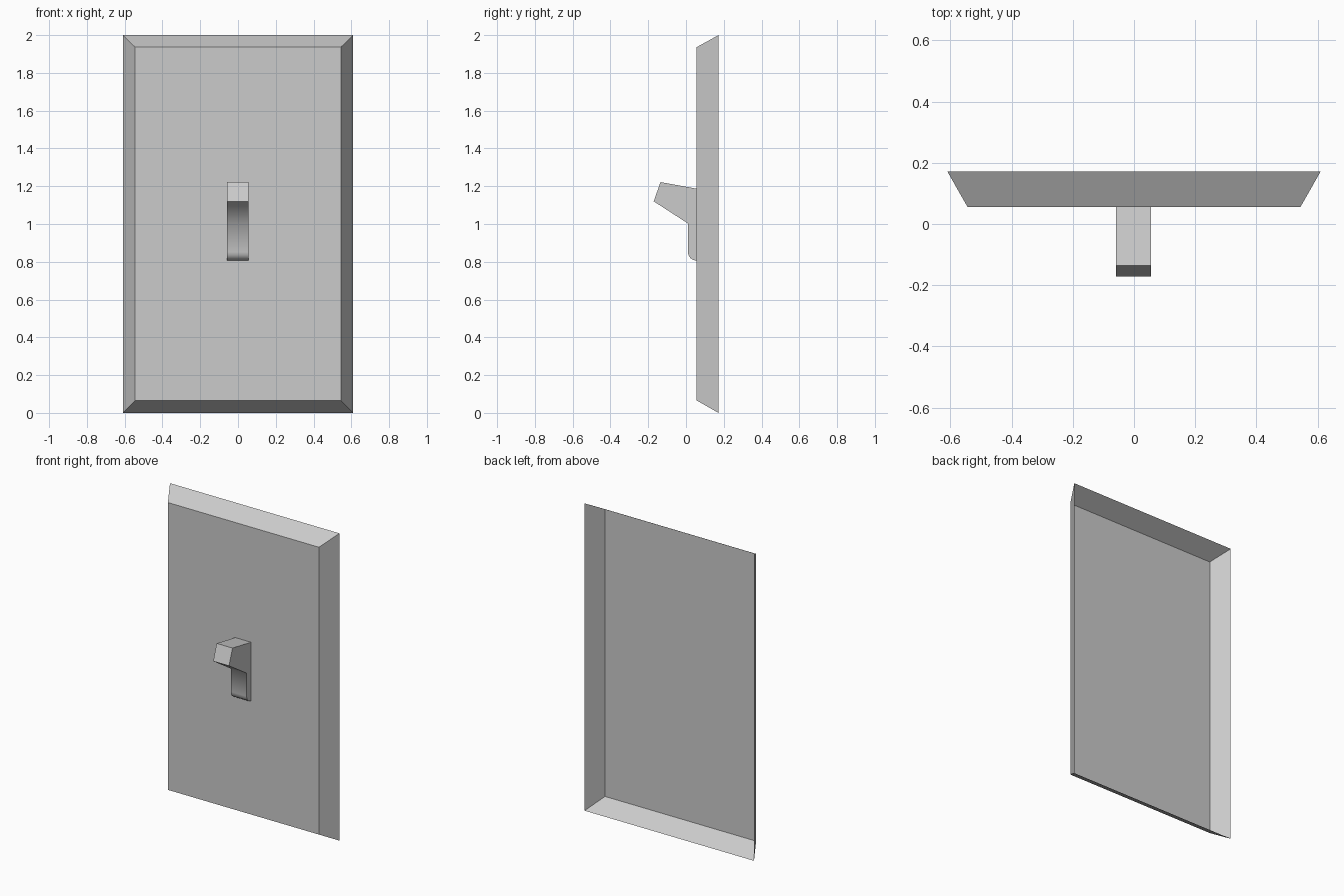
import bpy, bmesh, math

cube = bpy.data.objects.get("Cube")
if cube:
    bpy.data.objects.remove(cube, do_unlink=True)

GREY = (0.6, 0.6, 0.6, 1)
grey = bpy.data.materials.new("plain_grey")
grey.use_nodes = True
grey.diffuse_color = GREY
grey.node_tree.nodes["Principled BSDF"].inputs["Base Color"].default_value = GREY

FRONT_Y, BACK_Y = 0.056, 0.172


def finish(name, bm):
    mesh = bpy.data.meshes.new(name)
    bm.to_mesh(mesh)
    bm.free()
    mesh.materials.append(grey)
    obj = bpy.data.objects.new(name, mesh)
    bpy.context.collection.objects.link(obj)
    return obj


def rectangle(bm, half_width, low, high, y):
    corners = [(-1, low), (1, low), (1, high), (-1, high)]
    return [bm.verts.new((side * half_width, y, z)) for side, z in corners]


# Wall plate: thin shell with sloping rim, open at the back
bm = bmesh.new()
face = rectangle(bm, 0.544, 0.066, 1.936, FRONT_Y)
rim = rectangle(bm, 0.61, 0, 2, BACK_Y)
bm.faces.new(face)
for i in range(4):
    j = (i + 1) % 4
    bm.faces.new((face[i], rim[i], rim[j], face[j]))
finish("wall_plate", bm)

# Toggle lever: side profile (y, z) with a rounded lower corner
profile = [(FRONT_Y, 1.187), (-0.135, 1.222), (-0.171, 1.12), (0.01, 1.003)]
radius = 0.046
for step in range(5):
    a = math.radians(90) * step / 4
    profile.append((FRONT_Y - radius * math.cos(a), 0.852 - radius * math.sin(a)))

bm = bmesh.new()
right = [bm.verts.new((-0.059, y, z)) for y, z in profile]
left = [bm.verts.new((0.055, y, z)) for y, z in profile]
bm.faces.new(right)
bm.faces.new(left[::-1])
for i in range(len(profile) - 1):
    bm.faces.new((right[i], left[i], left[i + 1], right[i + 1]))
bmesh.ops.recalc_face_normals(bm, faces=bm.faces)
toggle = finish("toggle_lever", bm)

bpy.ops.object.select_all(action="DESELECT")
toggle.select_set(True)
bpy.context.view_layer.objects.active = toggle
bpy.ops.object.shade_smooth_by_angle(angle=math.radians(62))
